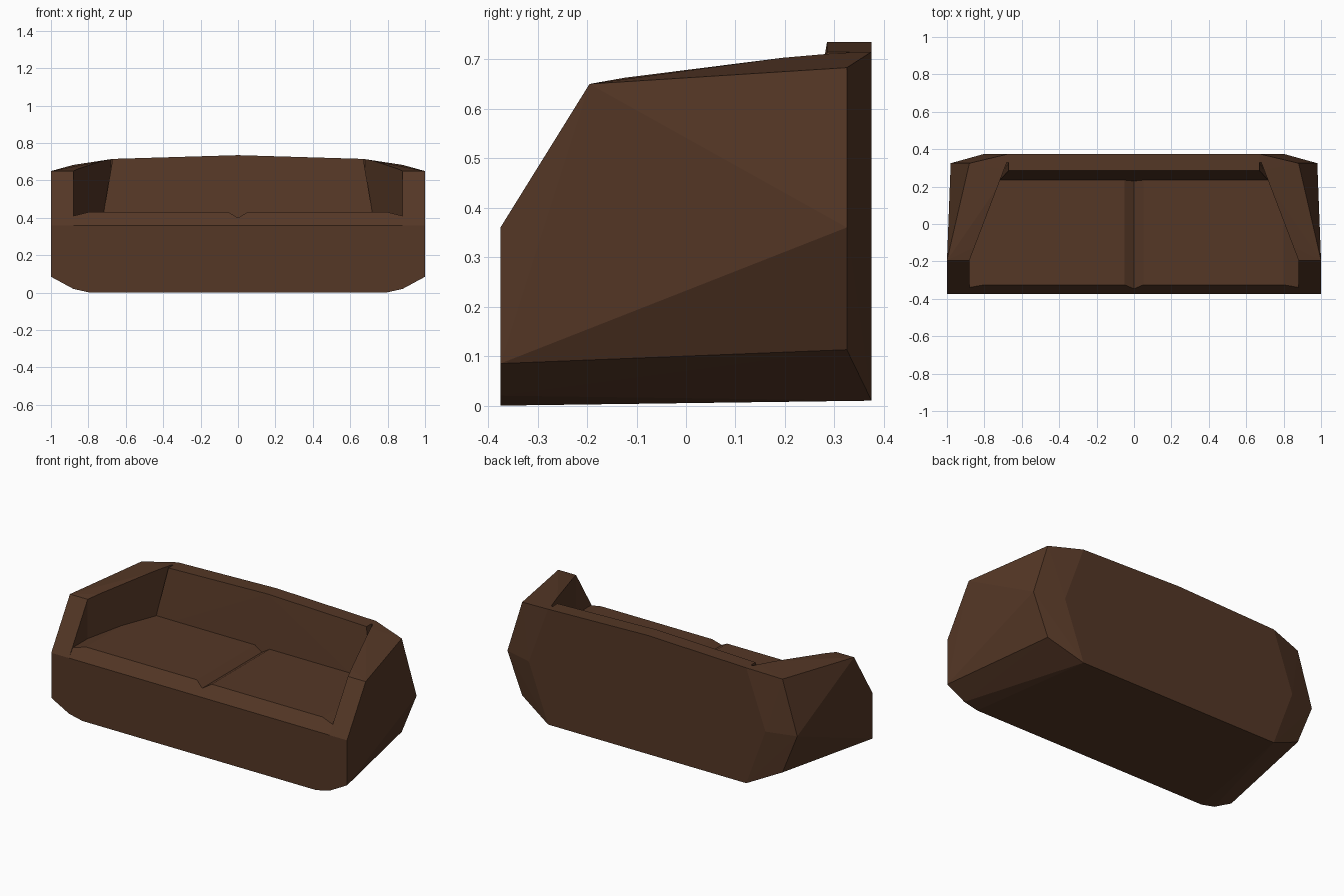
import bpy
import bmesh

if "Cube" in bpy.data.objects:
    bpy.data.objects.remove(bpy.data.objects["Cube"], do_unlink=True)

# One brown upholstery colour
brown = bpy.data.materials.new("brown_upholstery")
colour = (0.089, 0.038, 0.019, 1.0)
brown.use_nodes = True
brown.diffuse_color = colour
bsdf = brown.node_tree.nodes["Principled BSDF"]
bsdf.inputs["Base Color"].default_value = colour
bsdf.inputs["Roughness"].default_value = 0.9


def hull(name, points, mirror=True):
    """Convex solid around the points, optionally mirrored across x."""
    if mirror:
        points = points + [(-x, y, z) for x, y, z in points if x]
    bm = bmesh.new()
    for p in points:
        bm.verts.new(p)
    res = bmesh.ops.convex_hull(bm, input=bm.verts)
    loose = {g for g in res["geom_interior"] + res["geom_unused"]
             if isinstance(g, bmesh.types.BMVert)}
    bmesh.ops.delete(bm, geom=list(loose), context="VERTS")
    bmesh.ops.recalc_face_normals(bm, faces=bm.faces)
    mesh = bpy.data.meshes.new(name)
    bm.to_mesh(mesh)
    bm.free()
    mesh.materials.append(brown)
    obj = bpy.data.objects.new(name, mesh)
    bpy.context.collection.objects.link(obj)
    return obj


# Faceted outer body with arms and back
FRONT, BACK = -0.375, 0.375
body = hull("sofa_body", [
    (1, FRONT, 0.085), (0.88, FRONT, 0.02), (0.79, FRONT, 0), (1, FRONT, 0.36),
    (1, -0.195, 0.65),
    (0.88, 0.325, 0.683), (0.98, 0.325, 0.36), (0.88, 0.325, 0.113),
    (0.67, BACK, 0.715), (0.8, BACK, 0.36), (0.67, BACK, 0.01),
    (0.67, 0.285, 0.715), (0, BACK, 0.735), (0, 0.285, 0.735),
])

# Seating hollow between the arms, narrowing to the back
outline = [(0.88, -0.5), (0.88, -0.195), (0.68, 0.33)]
cutter = hull("hollow_cutter", [(x, y, z) for x, y in outline for z in (0.36, 0.9)])
cutter.hide_render = True
mod = body.modifiers.new("hollow", "BOOLEAN")
mod.operation = "DIFFERENCE"
mod.solver = "EXACT"
mod.object = cutter
bpy.context.view_layer.objects.active = body
bpy.ops.object.modifier_apply(modifier=mod.name)
bpy.data.objects.remove(cutter, do_unlink=True)

# Leaning backrest
hull("backrest", [
    (0.73, 0.223, 0.36), (0.70, 0.33, 0.36),
    (0.67, 0.285, 0.715), (0.67, 0.33, 0.715),
    (0, 0.285, 0.735), (0, 0.33, 0.735),
])

# Two seat cushions meeting in a V-shaped groove, with a sloped front lip
section = [(0, 0.40), (0.05, 0.43), (0.8, 0.43), (0.88, 0.41)]
for side, label in ((1, "left"), (-1, "right")):
    pts = []
    for x, z in section:
        lip = FRONT + 0.05 * (z - 0.36) / 0.07
        pts += [(side * x, lip, z), (side * x, 0.25, z)]
    for x in (0, 0.88):
        pts += [(side * x, FRONT, 0.36), (side * x, 0.25, 0.36),
                (side * x, FRONT + 0.01, 0.3), (side * x, 0.25, 0.3)]
    hull(label + "_seat_cushion", pts, mirror=False)
